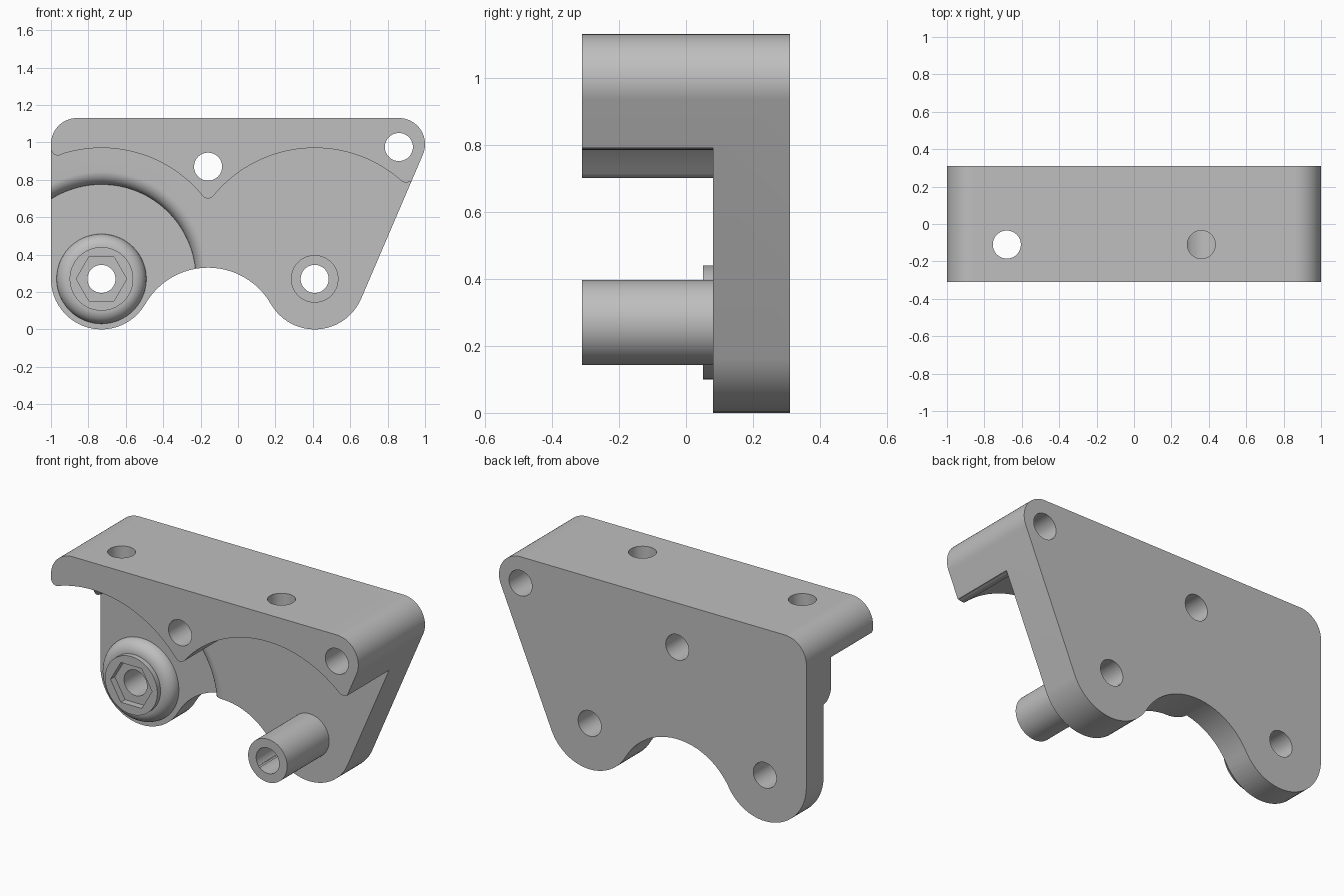
import bpy, bmesh
from math import cos, sin, radians, pi
from mathutils import Matrix, Vector

if "Cube" in bpy.data.objects:
    bpy.data.objects.remove(bpy.data.objects["Cube"])

FRONT, FACE, BACK = -0.31, 0.08, 0.31      # depth of flange front, plate face, plate back
FLOOR, ROUND = 0.15, 0.07                  # recess floor depth and rounding radius
LEFT_C, RIGHT_C = (-0.73, 0.27), (0.41, 0.27)
HOLE = 0.075

grey = bpy.data.materials.new("plain_grey")
grey.use_nodes = True
grey.diffuse_color = (0.52, 0.52, 0.52, 1)
grey.node_tree.nodes["Principled BSDF"].inputs["Base Color"].default_value = (0.52, 0.52, 0.52, 1)


def arc(c, r, a0, a1, n=24):
    angles = [radians(a0 + (a1 - a0) * i / n) for i in range(n + 1)]
    return [(c[0] + r * cos(a), c[1] + r * sin(a)) for a in angles]


def finish(bm, name):
    bmesh.ops.recalc_face_normals(bm, faces=bm.faces)
    mesh = bpy.data.meshes.new(name)
    bm.to_mesh(mesh)
    bm.free()
    mesh.materials.append(grey)
    obj = bpy.data.objects.new(name, mesh)
    bpy.context.collection.objects.link(obj)
    return obj


def prism(name, outline, y0, y1):
    """Extrude an x-z outline along y."""
    bm = bmesh.new()
    face = bm.faces.new([bm.verts.new((x, y0, z)) for x, z in outline])
    ext = bmesh.ops.extrude_face_region(bm, geom=[face])["geom"]
    bmesh.ops.translate(bm, vec=(0, y1 - y0, 0),
                        verts=[v for v in ext if isinstance(v, bmesh.types.BMVert)])
    return finish(bm, name)


def lathe(name, profile, centre, steps=96):
    """Turn (radius, y) points around a y-directed axis."""
    bm = bmesh.new()
    pts = [bm.verts.new((r, y, 0)) for r, y in profile]
    edges = [bm.edges.new(pair) for pair in zip(pts, pts[1:])]
    bmesh.ops.spin(bm, geom=pts + edges, cent=(0, 0, 0), axis=(0, 1, 0),
                   angle=2 * pi, steps=steps)
    bmesh.ops.remove_doubles(bm, verts=bm.verts, dist=1e-5)
    bmesh.ops.translate(bm, vec=(centre[0], 0, centre[1]), verts=bm.verts)
    return finish(bm, name)


def rod(name, centre, r, y0, y1, steps=48):
    return lathe(name, [(0, y0), (r, y0), (r, y1), (0, y1)], centre, steps)


def combine(target, tool, operation):
    mod = target.modifiers.new(operation, 'BOOLEAN')
    mod.operation, mod.object, mod.solver = operation, tool, 'EXACT'
    bpy.context.view_layer.objects.active = target
    bpy.ops.object.modifier_apply(modifier=mod.name)
    bpy.data.objects.remove(tool)


# Full-depth bracket block
outline = ([(-1, 0.99)] + arc(LEFT_C, 0.27, 180, 330.2)
           + arc((-0.16, -0.057), 0.387, 150.2, 29.8)[1:-1]
           + arc(RIGHT_C, 0.27, 209.8, 336.8)
           + arc((0.86, 0.99), 0.14, -23.2, 90)
           + arc((-0.86, 0.99), 0.14, 90, 180)[:-1])
bracket = prism("bracket", outline, FRONT, BACK)

# Clear the space under the scalloped flange
tip = 0.037
scallop = (arc((-0.963, 0.967), tip, 180, 288.5, 12)
           + arc(LEFT_C, 0.70, 108.5, 39.3, 32)[1:]
           + arc((-0.16, 0.737), tip, 219.3, 320.7, 12)[1:]
           + arc(RIGHT_C, 0.70, 140.7, 48.5, 40)[1:]
           + arc((0.898, 0.822), tip, 228.5, 300, 12)[1:])
clearance = ([(-1.2, -0.2), (-1.2, scallop[0][1])] + scallop
             + [(1.2, scallop[-1][1]), (1.2, -0.2)])
combine(bracket, prism("flange_clearance", clearance, -1, FACE), 'DIFFERENCE')

# Round recess with a rolled rim
rim = arc((0.505 + ROUND, FLOOR), ROUND, 180, 270, 12)
recess = [(0, FLOOR)] + rim + [(0.575, -0.1), (0, -0.1)]
combine(bracket, lathe("recess", recess, LEFT_C, 128), 'DIFFERENCE')

# Domed boss with a raised collar
dome = arc((0.17, FLOOR), ROUND, 0, -90, 12)
boss = [(0, 0.2), (0.24, 0.2)] + dome + [(0.17, 0.05), (0, 0.05)]
combine(bracket, lathe("boss", boss, LEFT_C), 'UNION')

# Hexagonal pocket in the collar
combine(bracket, rod("hex_pocket", LEFT_C, 0.135, -0.1, 0.09, 6), 'DIFFERENCE')

# Tubular post
combine(bracket, rod("post", RIGHT_C, 0.127, FRONT, 0.15, 64), 'UNION')

# Holes from front to back
for centre in (LEFT_C, RIGHT_C, (-0.16, 0.87), (0.86, 0.975)):
    combine(bracket, rod("through_hole", centre, HOLE, -1, 1), 'DIFFERENCE')

# Vertical holes through the flange
for x in (-0.68, 0.36):
    drill = rod("flange_hole", (0, 0), HOLE, -0.25, 0.25)
    drill.data.transform(Matrix.Translation(Vector((x, -0.11, 1.08)))
                         @ Matrix.Rotation(pi / 2, 4, 'X'))
    combine(bracket, drill, 'DIFFERENCE')

bpy.ops.object.select_all(action='DESELECT')
bracket.select_set(True)
bpy.context.view_layer.objects.active = bracket
bpy.ops.object.shade_smooth_by_angle(angle=radians(30))
